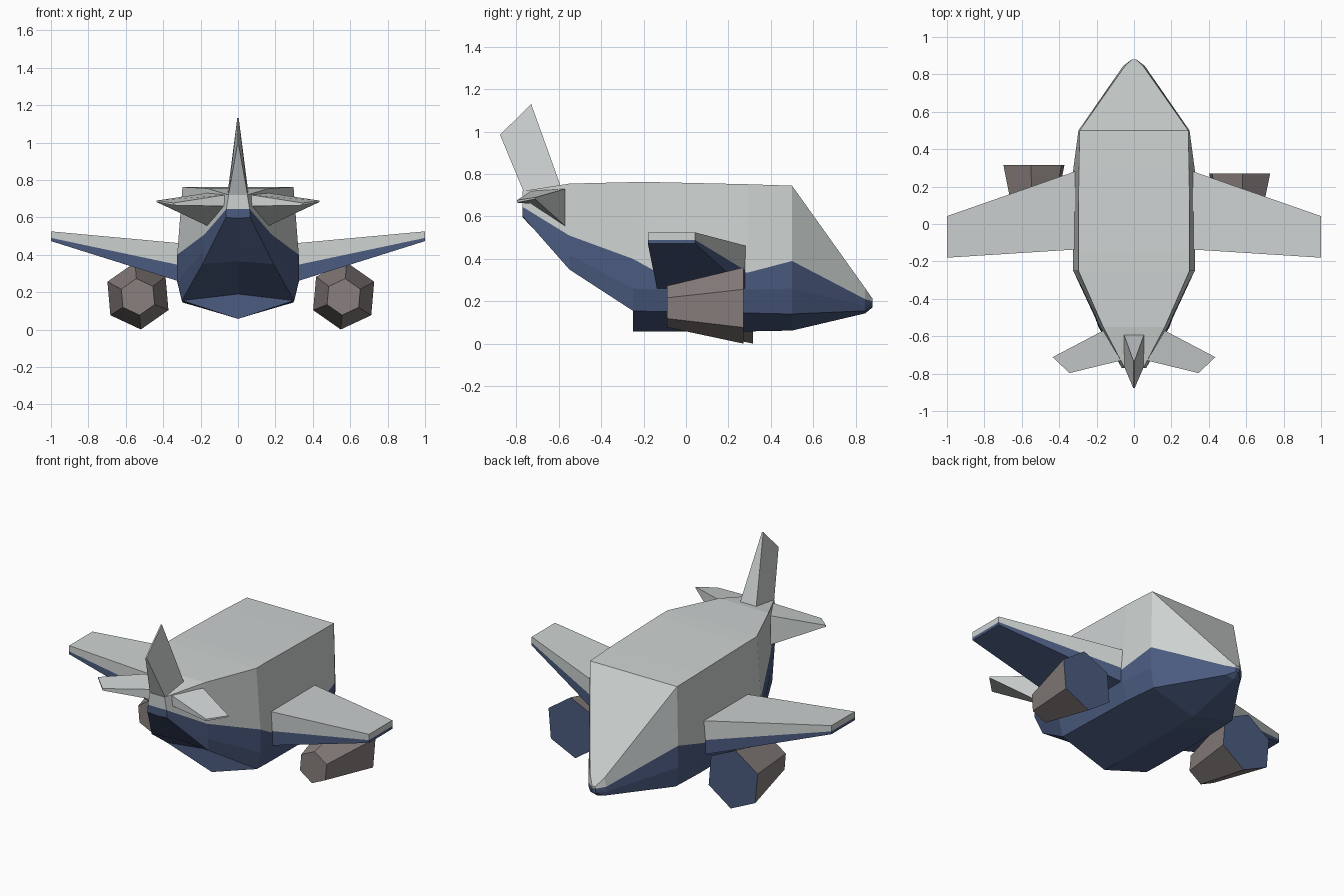
import bpy, bmesh, math

if "Cube" in bpy.data.objects:
    bpy.data.objects.remove(bpy.data.objects["Cube"])


def material(name, rgb):
    m = bpy.data.materials.new(name)
    m.diffuse_color = (*rgb, 1)
    m.use_nodes = True
    m.node_tree.nodes["Principled BSDF"].inputs["Base Color"].default_value = m.diffuse_color
    return m


GREY = material("light grey", (0.61, 0.645, 0.64))
BLUE = material("navy blue", (0.07, 0.105, 0.216))
BROWN = material("engine brown", (0.25, 0.215, 0.21))


def finish(bm, name, mats):
    bmesh.ops.remove_doubles(bm, verts=bm.verts, dist=0.0005)
    bmesh.ops.recalc_face_normals(bm, faces=bm.faces)
    me = bpy.data.meshes.new(name)
    bm.to_mesh(me)
    bm.free()
    for m in mats:
        me.materials.append(m)
    ob = bpy.data.objects.new(name, me)
    bpy.context.collection.objects.link(ob)
    return ob


def loft(name, stations, row_mats, mats):
    """Each station is a list of point pairs (a, b) from top row to bottom row."""
    bm = bmesh.new()
    st = [[(bm.verts.new(a), bm.verts.new(b)) for a, b in s] for s in stations]

    def face(mat, *v):
        bm.faces.new(v).material_index = mat

    for s, t in zip(st, st[1:]):
        for r, mat in enumerate(row_mats):
            for k in (0, 1):
                face(mat, s[r][k], s[r + 1][k], t[r + 1][k], t[r][k])
        face(row_mats[0], *s[0], *t[0][::-1])
        face(row_mats[-1], *s[-1], *t[-1][::-1])
    for s in (st[0], st[-1]):
        for r, mat in enumerate(row_mats):
            face(mat, s[r][0], s[r + 1][0], s[r + 1][1], s[r][1])
    return finish(bm, name, mats)


# Fuselage: y, then (half width, z) for roof, paint line, waist, chine; keel z
hull = [
    (-0.77, (.050, .720), (.062, .645), (.065, .620), (.065, .600), .595),
    (-0.55, (.165, .755), (.178, .510), (.185, .420), (.190, .350), .365),
    (-0.25, (.297, .762), (.325, .400), (.325, .260), (.300, .155), .190),
    (-0.25, (.297, .762), (.325, .400), (.325, .260), (.300, .155), .057),
    (-0.15, (.297, .762), (.325, .345), (.325, .255), (.300, .152), .057),
    (0.29, (.295, .752), (.325, .335), (.325, .255), (.295, .145), .058),
    (0.50, (.290, .745), (.297, .390), (.297, .260), (.280, .140), .062),
    (0.845, (.048, .262), (.058, .210), (.058, .180), (.048, .155), .143),
    (0.88, (.010, .212), (.012, .200), (.012, .185), (.010, .175), .172),
]
loft("fuselage",
     [[((-w, y, z), (w, y, z)) for w, z in (*rows, (0, keel))]
      for y, *rows, keel in hull],
     [0, 1, 1, 1], [GREY, BLUE])

for side, s in (("left", -1), ("right", 1)):
    # Wing: grey above the paint line, blue below
    loft(side + "_wing",
         [[((s * x, back, z), (s * x, front, z)) for z in zs]
          for x, back, front, zs in ((0.29, -.135, .29, (.460, .340, .250)),
                                     (1.0, -.18, .042, (.525, .490, .473)))],
         [0, 1], [GREY, BLUE])

    # Tailplane: x, y, z of the trailing and leading edges
    loft(side + "_tailplane",
         [[((s * .07, -.73, .720), (s * .165, -.57, .730)),
           ((s * .07, -.73, .660), (s * .165, -.57, .555))],
          [((s * .345, -.797, .677), (s * .435, -.712, .690)),
           ((s * .345, -.797, .665), (s * .435, -.712, .682))]],
         [0], [GREY])

    # Engine: six-sided taper, wide blue intake at the nose end
    bm = bmesh.new()
    cx = .565 if s > 0 else -.535
    rings = []
    for y, r, cz in ((-.09 if s > 0 else -.06, .098, .175),
                     (.27 if s > 0 else .315, .18, .18)):
        angles = [math.radians(25 + 60 * k) for k in range(6)]
        rings.append([bm.verts.new((cx + s * r * math.cos(a), y,
                                    cz + r * math.sin(a))) for a in angles])
    for k in range(6):
        j = (k + 1) % 6
        bm.faces.new((rings[0][k], rings[0][j], rings[1][j], rings[1][k]))
    bm.faces.new(rings[0])
    bm.faces.new(rings[1]).material_index = 1
    finish(bm, side + "_engine", [BROWN, BLUE])

# Tail fin: wide at the base, swept back to a sharp tip
loft("tail_fin",
     [[((-w, y, z), (w, y, z)) for w, y, z in edge]
      for edge in (((.004, -.73, 1.13), (.055, -.588, .735)),
                   ((.004, -.877, .985), (.052, -.765, .715)))],
     [0], [GREY])
